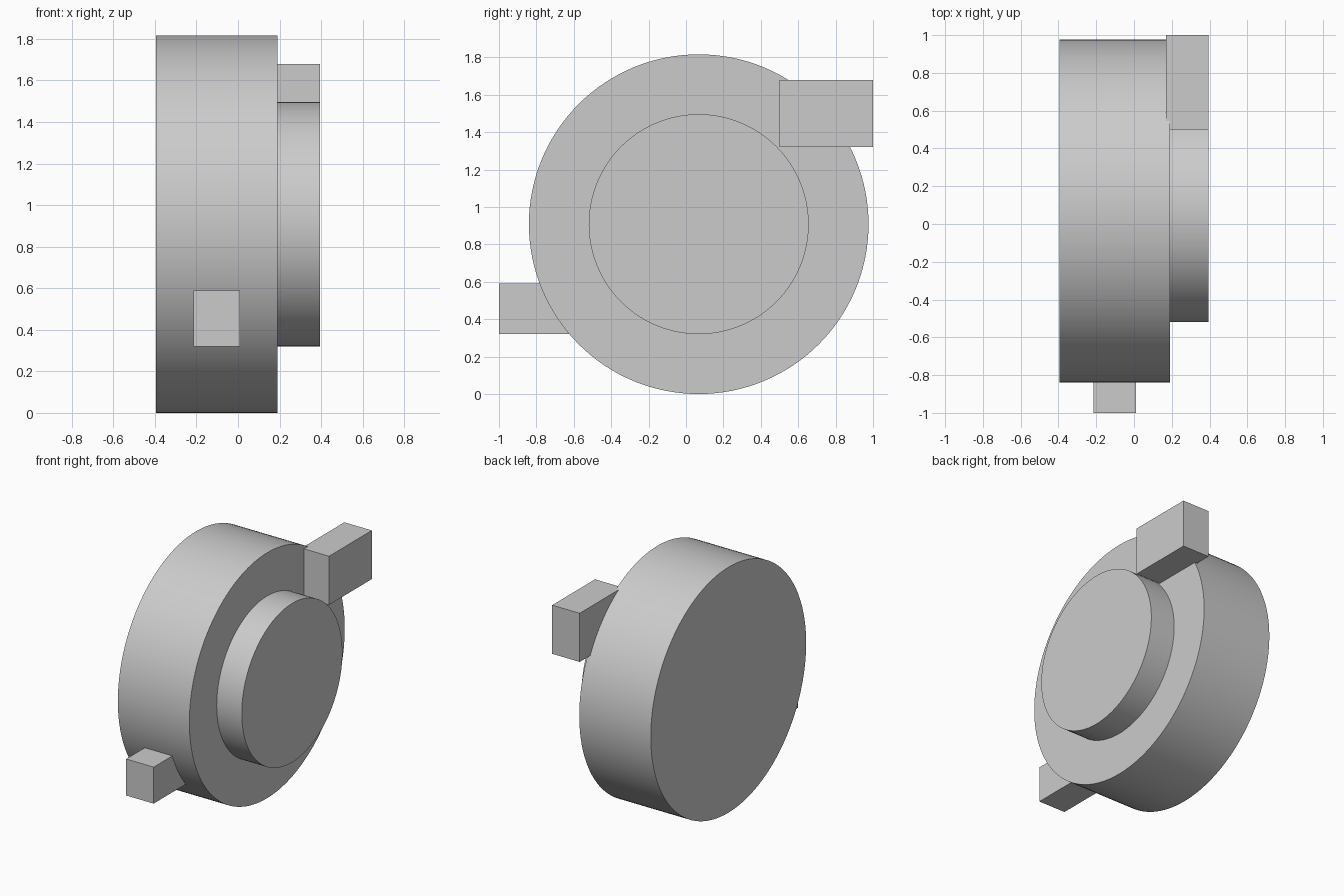
import bpy
import math
from mathutils import Vector

cube = bpy.data.objects.get("Cube")
if cube:
    bpy.data.objects.remove(cube, do_unlink=True)

GREY = (0.6, 0.6, 0.6, 1.0)
grey = bpy.data.materials.new("plain grey")
grey.use_nodes = True
grey.diffuse_color = GREY
grey.node_tree.nodes["Principled BSDF"].inputs["Base Color"].default_value = GREY

AXIS_Y, AXIS_Z = 0.068, 0.908


def disc(name, radius, x0, x1):
    """Smooth-sided cylinder lying along x on the shared axis."""
    bpy.ops.mesh.primitive_cylinder_add(
        vertices=128, radius=radius, depth=x1 - x0,
        location=((x0 + x1) / 2, AXIS_Y, AXIS_Z), rotation=(0, math.pi / 2, 0))
    obj = bpy.context.object
    obj.name = name
    obj.data.materials.append(grey)
    bpy.ops.object.shade_smooth_by_angle(angle=math.radians(30))


def block(name, low, high):
    """Sharp-edged box between two corners."""
    low, high = Vector(low), Vector(high)
    bpy.ops.mesh.primitive_cube_add(size=1, location=(low + high) / 2)
    obj = bpy.context.object
    obj.name = name
    obj.scale = high - low
    bpy.ops.object.transform_apply(location=False, rotation=False, scale=True)
    obj.data.materials.append(grey)


# Round body and the raised boss on its side
disc("main_disc", 0.908, -0.395, 0.19)
disc("side_boss", 0.588, 0.19, 0.395)

# Blocks projecting from the rim
block("rear_upper_block", (0.17, 0.5, 1.32), (0.395, 1.0, 1.68))
block("front_lower_block", (-0.215, -1.0, 0.32), (0.01, -0.5, 0.59))
